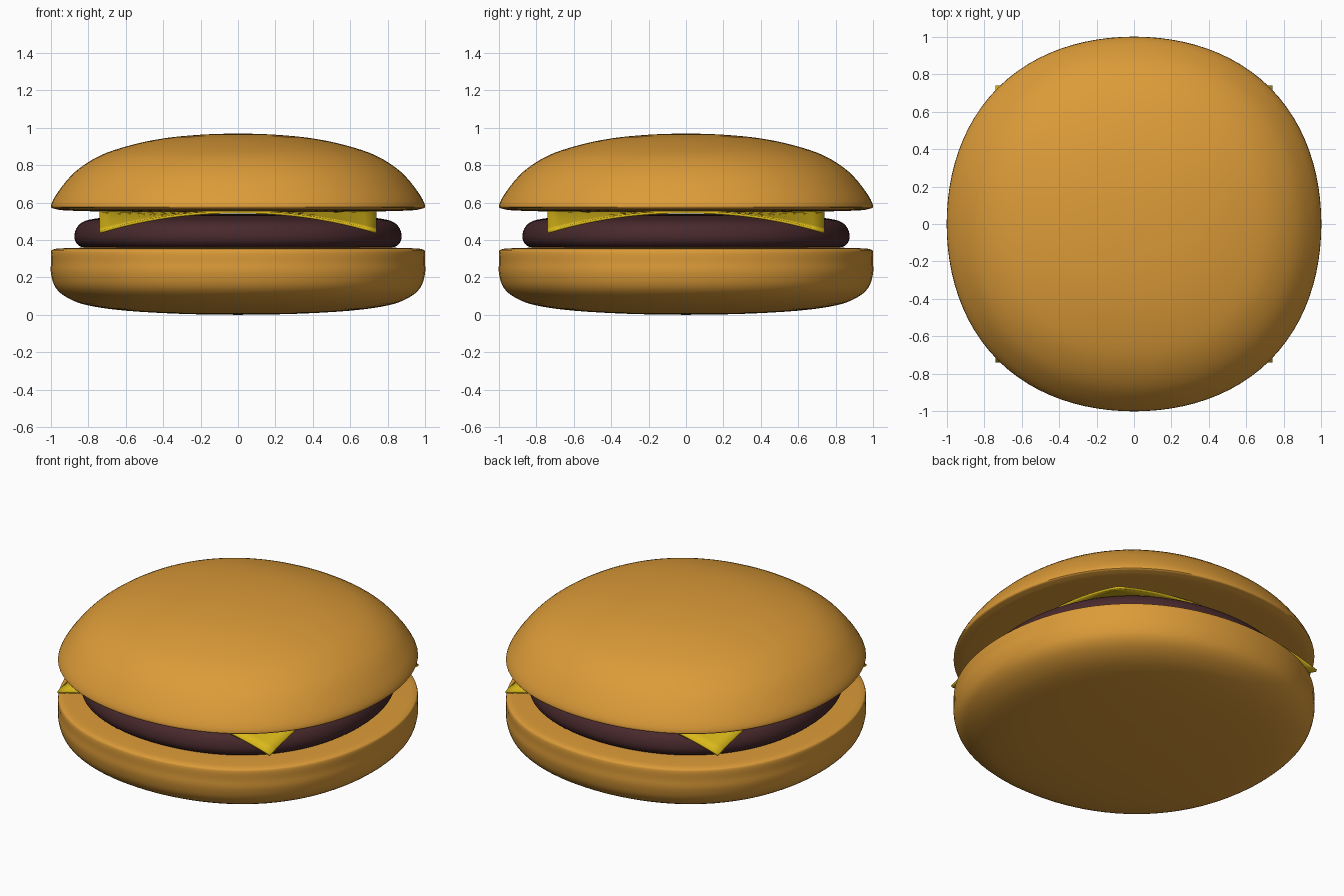
import bpy, bmesh, math
from mathutils import Vector

if "Cube" in bpy.data.objects:
    bpy.data.objects.remove(bpy.data.objects["Cube"])

SEG = 96


def material(name, rgb):
    m = bpy.data.materials.new(name)
    m.diffuse_color = (*rgb, 1)
    m.use_nodes = True
    m.node_tree.nodes["Principled BSDF"].inputs["Base Color"].default_value = m.diffuse_color
    return m


def finish(bm, name, mat):
    bmesh.ops.recalc_face_normals(bm, faces=bm.faces)
    me = bpy.data.meshes.new(name)
    bm.to_mesh(me)
    bm.free()
    me.materials.append(mat)
    ob = bpy.data.objects.new(name, me)
    bpy.context.collection.objects.link(ob)
    bpy.ops.object.select_all(action='DESELECT')
    ob.select_set(True)
    bpy.context.view_layer.objects.active = ob
    bpy.ops.object.shade_smooth_by_angle(angle=math.radians(40))
    return ob


def spline(pts, n=4):
    """Smooth a profile with Catmull-Rom interpolation."""
    p = [Vector(q) for q in pts]
    p = [p[0]] + p + [p[-1]]
    out = []
    for a, b, c, d in zip(p, p[1:], p[2:], p[3:]):
        for i in range(n):
            t = i / n
            out.append(0.5 * (2 * b + (c - a) * t + (2 * a - 5 * b + 4 * c - d) * t * t
                              + (3 * b - a - 3 * c + d) * t ** 3))
    return out + [p[-1]]


def lathe(name, profile, mat):
    """Revolve a profile (axis to axis) around z, slightly squared in plan."""
    pts = spline(profile)
    bm = bmesh.new()
    rings = []
    for r, z in pts[1:-1]:
        ring = []
        for i in range(SEG):
            a = 2 * math.pi * i / SEG
            k = r * (1.014 - 0.014 * math.cos(4 * a))
            ring.append(bm.verts.new((k * math.cos(a), k * math.sin(a), z)))
        rings.append(ring)
    ends = [bm.verts.new((0, 0, pts[0].y)), bm.verts.new((0, 0, pts[-1].y))]
    for i in range(SEG):
        j = (i + 1) % SEG
        for lo, hi in zip(rings, rings[1:]):
            bm.faces.new((lo[i], lo[j], hi[j], hi[i]))
        bm.faces.new((ends[0], rings[0][j], rings[0][i]))
        bm.faces.new((ends[1], rings[-1][i], rings[-1][j]))
    return finish(bm, name, mat)


bread = material("bread", (0.72, 0.33, 0.04))
meat = material("meat", (0.065, 0.022, 0.025))
dairy = material("dairy", (0.70, 0.48, 0.01))

# Bottom bun: rounded underside, nearly flat top
lathe("bottom_bun", [(0, 0), (0.3, 0.005), (0.6, 0.022), (0.8, 0.05), (0.91, 0.09),
                     (0.975, 0.145), (1, 0.22), (1, 0.28), (1, 0.335), (0.985, 0.35),
                     (0.93, 0.356), (0.7, 0.36), (0, 0.36)], bread)

# Patty
lathe("patty", [(0, 0.355), (0.7, 0.356), (0.82, 0.36), (0.86, 0.378), (0.875, 0.415),
                (0.865, 0.46), (0.835, 0.493), (0.77, 0.513), (0.6, 0.53),
                (0.3, 0.538), (0, 0.54)], meat)

# Top bun: dome with a tight lower rim
lathe("top_bun", [(0, 0.55), (0.6, 0.551), (0.9, 0.557), (0.98, 0.567), (1, 0.585),
                  (0.96, 0.66), (0.87, 0.765), (0.74, 0.85), (0.58, 0.905),
                  (0.4, 0.943), (0.2, 0.963), (0, 0.97)], bread)

# Cheese slice: square sheet with drooping corners
H = 0.74
bm = bmesh.new()
bmesh.ops.create_grid(bm, x_segments=24, y_segments=24, size=H)
for v in bm.verts:
    v.co.z = 0.556 - 0.108 * (abs(v.co.x * v.co.y) / H ** 2) ** 2.1
cheese = finish(bm, "cheese_slice", dairy)
thick = cheese.modifiers.new("thickness", 'SOLIDIFY')
thick.thickness = 0.014
thick.offset = -1
